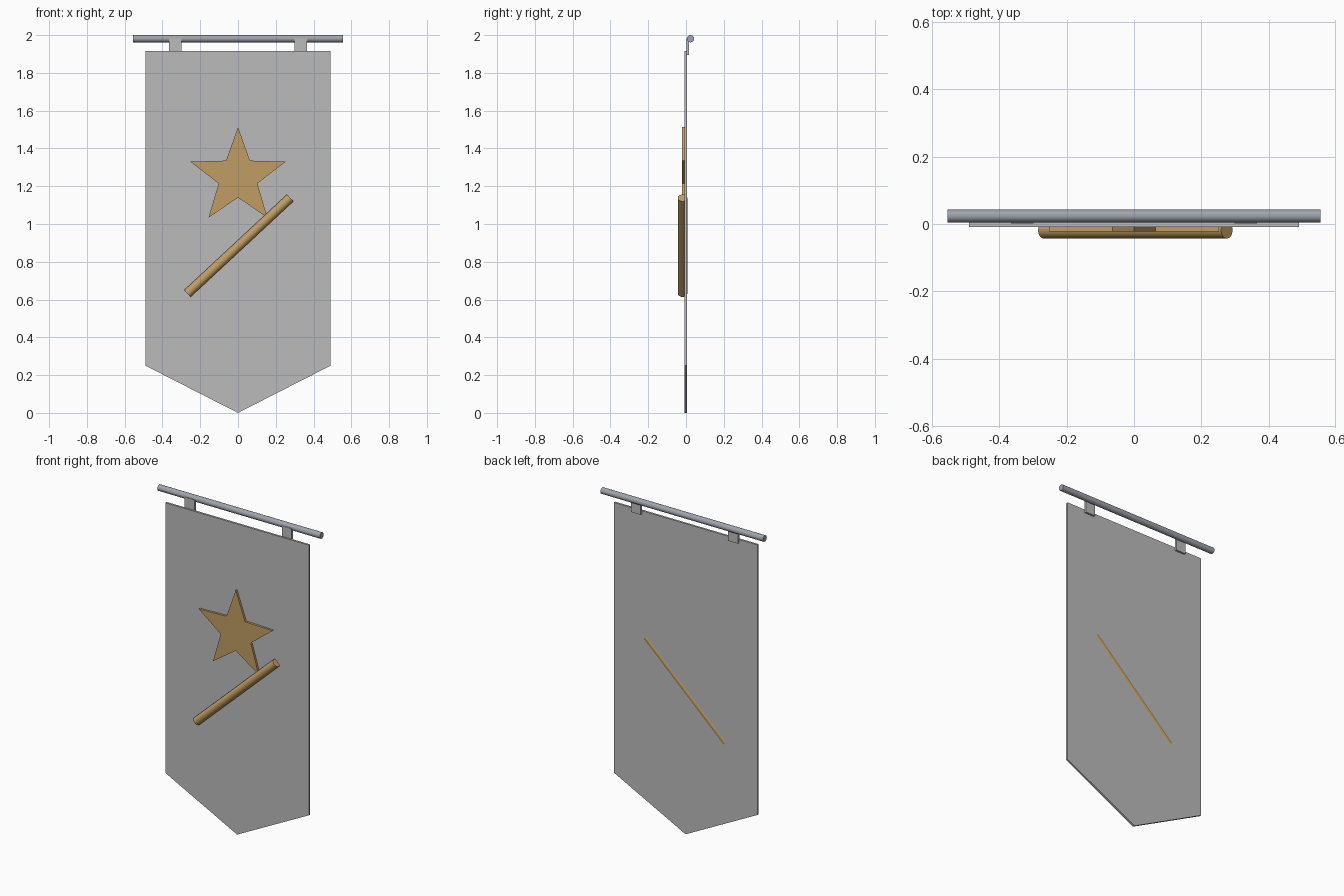
import bpy, math
from mathutils import Vector

if "Cube" in bpy.data.objects:
    bpy.data.objects.remove(bpy.data.objects["Cube"], do_unlink=True)


def material(name, r, g, b):
    m = bpy.data.materials.new(name)
    m.use_nodes = True
    m.diffuse_color = (r, g, b, 1)
    m.node_tree.nodes["Principled BSDF"].inputs["Base Color"].default_value = (r, g, b, 1)
    return m


cloth = material("grey cloth", 0.5, 0.5, 0.5)
gold = material("dull gold", 0.53, 0.34, 0.13)
steel = material("blue grey steel", 0.35, 0.37, 0.41)


def plate(name, outline, front, back, mat):
    """Extrude an outline in x and z, listed anticlockwise from the front."""
    n = len(outline)
    verts = [(x, y, z) for y in (front, back) for x, z in outline]
    faces = [list(range(n)), list(range(2 * n - 1, n - 1, -1))]
    faces += [[i, i + n, (i + 1) % n + n, (i + 1) % n] for i in range(n)]
    mesh = bpy.data.meshes.new(name)
    mesh.from_pydata(verts, [], faces)
    mesh.materials.append(mat)
    obj = bpy.data.objects.new(name, mesh)
    bpy.context.collection.objects.link(obj)
    return obj


def rod(name, start, end, radius, mat):
    a, b = Vector(start), Vector(end)
    bpy.ops.mesh.primitive_cylinder_add(vertices=32, radius=radius,
                                        depth=(b - a).length, location=(a + b) / 2)
    obj = bpy.context.object
    obj.name = name
    obj.rotation_euler = (b - a).to_track_quat('Z', 'Y').to_euler()
    obj.data.materials.append(mat)
    bpy.ops.object.shade_smooth_by_angle(angle=math.radians(40))
    return obj


# Hanging cloth with a pointed lower edge
plate("banner", [(0, 0), (0.49, 0.25), (0.49, 1.917), (-0.49, 1.917), (-0.49, 0.25)],
      -0.009, 0.004, cloth)

# Raised five-pointed star
points = []
for i in range(10):
    radius = 0.108 if i % 2 else 0.265
    angle = math.pi / 2 + i * math.pi / 5
    points.append((radius * math.cos(angle), 1.248 + radius * math.sin(angle)))
plate("star", points, -0.022, -0.005, gold)

# Diagonal baton sunk into the cloth
rod("baton", (-0.268, -0.018, 0.632), (0.276, -0.018, 1.138), 0.025, gold)

# Top pole and the two tabs that join it to the cloth
rod("pole", (-0.555, 0.024, 1.981), (0.555, 0.024, 1.981), 0.019, steel)
for side, name in ((1, "left_tab"), (-1, "right_tab")):
    x = side * 0.332
    plate(name, [(x - 0.033, 1.896), (x + 0.033, 1.896),
                 (x + 0.033, 1.981), (x - 0.033, 1.981)], 0.002, 0.016, cloth)
